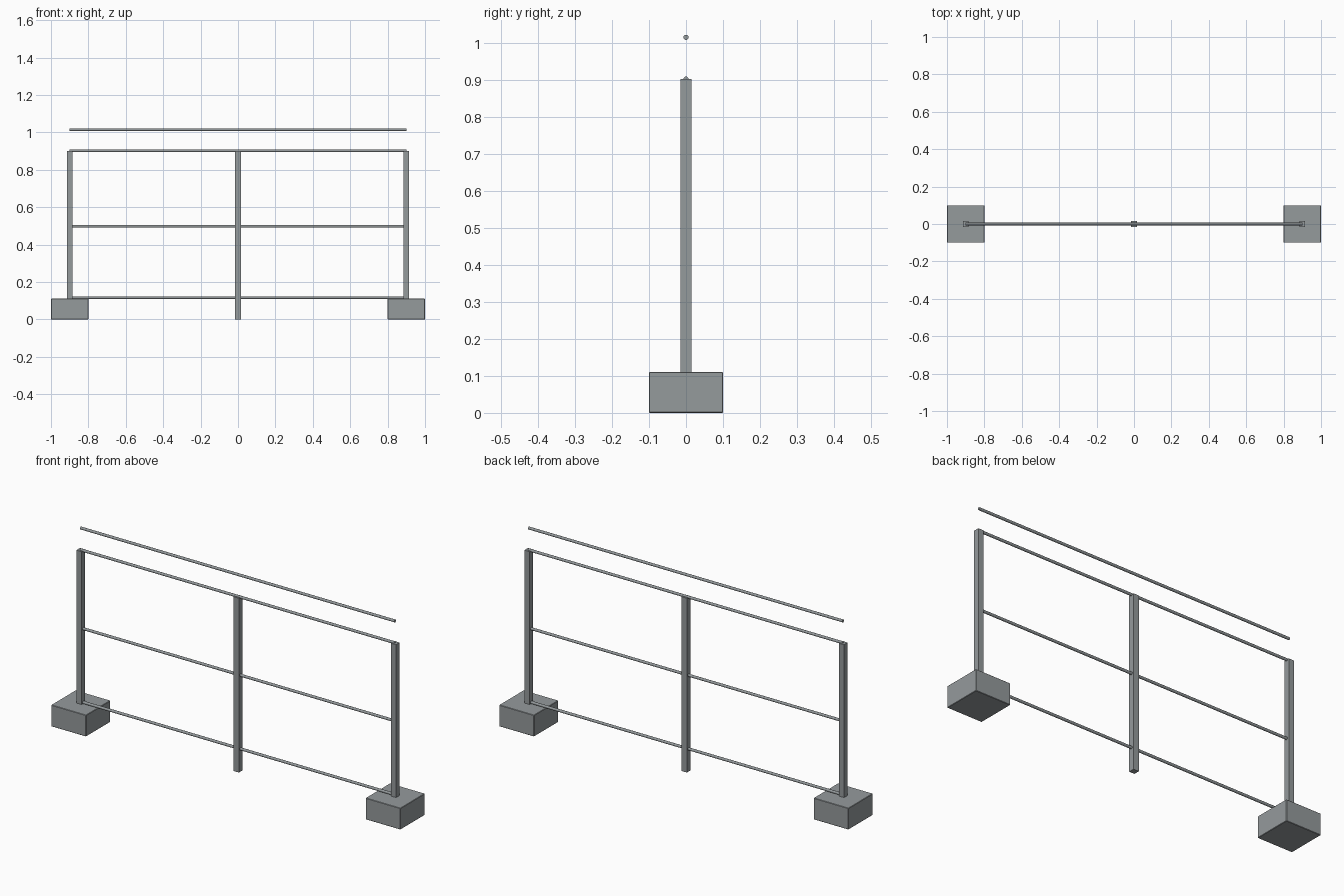
import bpy
import math

default = bpy.data.objects.get("Cube")
if default:
    bpy.data.objects.remove(default, do_unlink=True)

# Single galvanised grey used throughout
grey = bpy.data.materials.new("steel_grey")
grey.use_nodes = True
colour = (0.30, 0.325, 0.335, 1)
grey.diffuse_color = colour
grey.node_tree.nodes["Principled BSDF"].inputs["Base Color"].default_value = colour


def finish(name):
    obj = bpy.context.object
    obj.name = name
    obj.data.materials.append(grey)
    return obj


def block(name, x, width, bottom, top):
    bpy.ops.mesh.primitive_cube_add(size=1, location=(x, 0, (bottom + top) / 2))
    obj = finish(name)
    obj.scale = (width, width, top - bottom)
    bpy.ops.object.transform_apply(location=False, rotation=False, scale=True)
    return obj


def rail(name, z):
    bpy.ops.mesh.primitive_cylinder_add(
        vertices=16, radius=0.007, depth=1.8,
        location=(0, 0, z), rotation=(0, math.pi / 2, 0))
    obj = finish(name)
    bpy.ops.object.shade_smooth_by_angle(angle=math.radians(40))
    return obj


# Footings with slightly eased edges, and the end posts standing in them
for side, x in (("left", 0.9), ("right", -0.9)):
    footing = block(side + "_footing", x, 0.2, 0, 0.111)
    bevel = footing.modifiers.new("eased_edges", "BEVEL")
    bevel.width = 0.002
    bevel.segments = 1
    block(side + "_post", x, 0.03, 0.05, 0.902)

# Middle post reaches the ground
block("middle_post", 0, 0.03, 0, 0.902)

# Horizontal rails, with the handrail floating above
for name, z in (("bottom_rail", 0.117), ("middle_rail", 0.498),
                ("top_rail", 0.902), ("handrail", 1.015)):
    rail(name, z)
